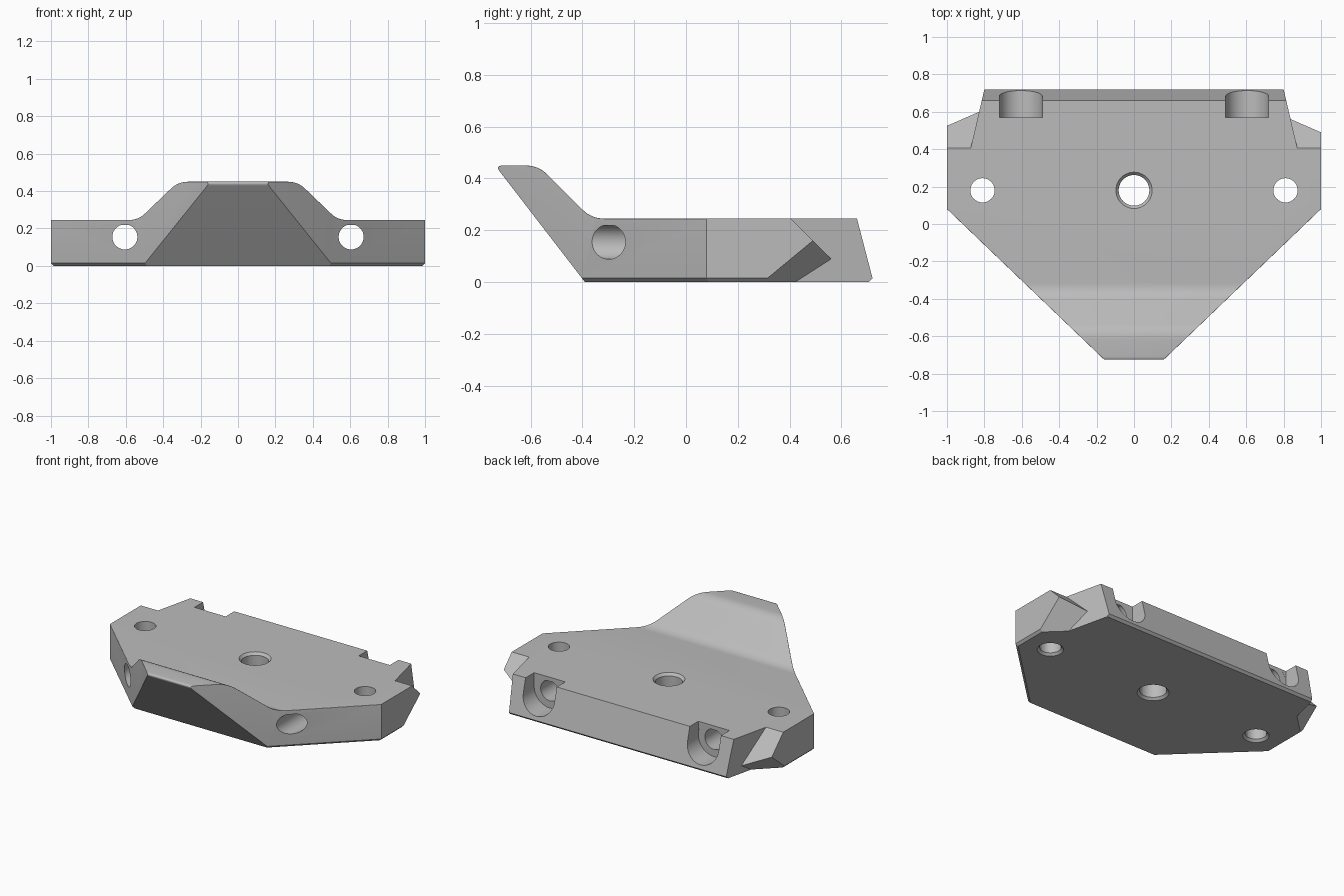
import bpy, bmesh, math
from mathutils import Vector, Matrix

if "Cube" in bpy.data.objects:
    bpy.data.objects.remove(bpy.data.objects["Cube"], do_unlink=True)

GREY = bpy.data.materials.new("plain_grey")
GREY.use_nodes = True
GREY.diffuse_color = (0.5, 0.5, 0.5, 1)
GREY.node_tree.nodes["Principled BSDF"].inputs["Base Color"].default_value = (0.5, 0.5, 0.5, 1)


def to_object(name, bm):
    bmesh.ops.recalc_face_normals(bm, faces=bm.faces)
    mesh = bpy.data.meshes.new(name)
    bm.to_mesh(mesh)
    bm.free()
    mesh.materials.append(GREY)
    ob = bpy.data.objects.new(name, mesh)
    bpy.context.collection.objects.link(ob)
    return ob


def slice_off(bm, point, normal):
    """Remove everything on the normal's side of a plane and cap the cut."""
    geom = bm.verts[:] + bm.edges[:] + bm.faces[:]
    cut = bmesh.ops.bisect_plane(bm, geom=geom, dist=1e-5, plane_co=point,
                                 plane_no=Vector(normal).normalized(), clear_outer=True)
    edges = [e for e in cut["geom_cut"] if isinstance(e, bmesh.types.BMEdge)]
    bmesh.ops.contextual_create(bm, geom=edges)


def rounded(corners, steps=8):
    """Polygon from (y, z, radius) corners."""
    out = []
    for i, (y, z, r) in enumerate(corners):
        p = Vector((y, z))
        if r == 0:
            out.append(p)
            continue
        a = (Vector(corners[i - 1][:2]) - p).normalized()
        b = (Vector(corners[(i + 1) % len(corners)][:2]) - p).normalized()
        t = r / math.tan(a.angle(b) / 2)
        for k in range(steps + 1):
            u = k / steps
            out.append(p + a * t * (1 - u) ** 2 + b * t * u ** 2)
    return out


def box(lo, hi):
    lo, hi = Vector(lo), Vector(hi)
    bm = bmesh.new()
    size = Matrix.Diagonal((*(hi - lo), 1))
    bmesh.ops.create_cube(bm, size=1, matrix=Matrix.Translation((lo + hi) / 2) @ size)
    return bm


def cone(start, end, r1, r2):
    start, end = Vector(start), Vector(end)
    axis = end - start
    bm = bmesh.new()
    turn = axis.to_track_quat('Z', 'Y').to_matrix().to_4x4()
    bmesh.ops.create_cone(bm, cap_ends=True, segments=40, radius1=r1, radius2=r2,
                          depth=axis.length, matrix=Matrix.Translation((start + end) / 2) @ turn)
    return bm


# Side profile with the raised nose, extruded across the width
profile = rounded([(-0.39, 0, 0), (0.705, 0, 0), (0.72, 0.015, 0), (0.66, 0.245, 0),
                   (-0.365, 0.245, 0.12), (-0.57, 0.45, 0.12), (-0.737, 0.45, 0.015),
                   (-0.402, 0.015, 0)])
bm = bmesh.new()
face = bm.faces.new([bm.verts.new((-1, p.x, p.y)) for p in profile])
side = bmesh.ops.extrude_face_region(bm, geom=[face])
bmesh.ops.translate(bm, vec=(2, 0, 0), verts=[v for v in side["geom"] if isinstance(v, bmesh.types.BMVert)])
bmesh.ops.recalc_face_normals(bm, faces=bm.faces)

# Tapered front sides and rounded upper rims
for s in (-1, 1):
    slice_off(bm, (s, 0.08, 0), (s * 0.795, -0.83, 0))
bmesh.ops.recalc_face_normals(bm, faces=bm.faces)
bm.normal_update()


def is_taper(f):
    return abs(f.normal.z) < 0.01 and abs(f.normal.x) > 0.5 and f.normal.y < -0.5


rim = [e for e in bm.edges if len(e.link_faces) == 2
       and sum(is_taper(f) for f in e.link_faces) == 1
       and any(f.normal.z > 0.3 for f in e.link_faces)]
bmesh.ops.bevel(bm, geom=rim, offset=0.03, segments=6, profile=0.5, affect='EDGES', clamp_overlap=True)

# Small chamfer around the base
for s in (-1, 1):
    slice_off(bm, (s, 0.08, 0.015), (s * 0.795, -0.83, -1.15))
    slice_off(bm, (s, 0.08, 0.015), (s, 0, -1))
body = to_object("bracket_body", bm)

cutters = []
# Rear corner wings: a sloped top cut and an undercut, stopped by an angled wall
for s, y_edge in ((1, 0.49), (-1, 0.525)):
    tip = (s, y_edge, 0.65 - y_edge)
    for normal in ((0, -1, -1), (-s * 0.023, -0.024, 0.029)):
        bm = box((min(s * 0.7, s * 1.2), 0.1, -0.2), (max(s * 0.7, s * 1.2), 0.9, 0.5))
        slice_off(bm, (s * 0.8, 0.72, 0), (-s, -0.233, 0))
        slice_off(bm, tip, normal)
        cutters.append(to_object("wing_cutter", bm))

# Vertical holes with chamfered rims
for x, r in ((0, 0.082), (-0.81, 0.065), (0.81, 0.065)):
    cutters.append(to_object("hole_cutter", cone((x, 0.18, -0.1), (x, 0.18, 0.4), r, r)))
    cutters.append(to_object("lower_rim_cutter", cone((x, 0.18, -0.01), (x, 0.18, 0.018), r + 0.025, r - 0.003)))
cutters.append(to_object("upper_rim_cutter", cone((0, 0.18, 0.226), (0, 0.18, 0.255), 0.08, 0.106)))

# Lengthwise bolt holes with open rear pockets
for x in (-0.605, 0.605):
    bm = cone((x, -0.8, 0.155), (x, 0.65, 0.155), 0.067, 0.067)
    slice_off(bm, (x, 0, 0.218), (0, 0, 1))
    cutters.append(to_object("bolt_cutter", bm))
    cutters.append(to_object("pocket_cutter", cone((x, 0.57, 0.155), (x, 0.9, 0.155), 0.115, 0.115)))
    cutters.append(to_object("slot_cutter", box((x - 0.1149, 0.5701, 0.155), (x + 0.1149, 0.89, 0.4))))

# Apply all cuts
bpy.context.view_layer.objects.active = body
for ob in bpy.context.selected_objects:
    ob.select_set(False)
body.select_set(True)
for c in cutters:
    c.hide_render = True
    mod = body.modifiers.new("cut", 'BOOLEAN')
    mod.operation = 'DIFFERENCE'
    mod.solver = 'EXACT'
    mod.object = c
    bpy.ops.object.modifier_apply(modifier=mod.name)
    bpy.data.objects.remove(c, do_unlink=True)
bpy.ops.object.shade_smooth_by_angle(angle=math.radians(30))
